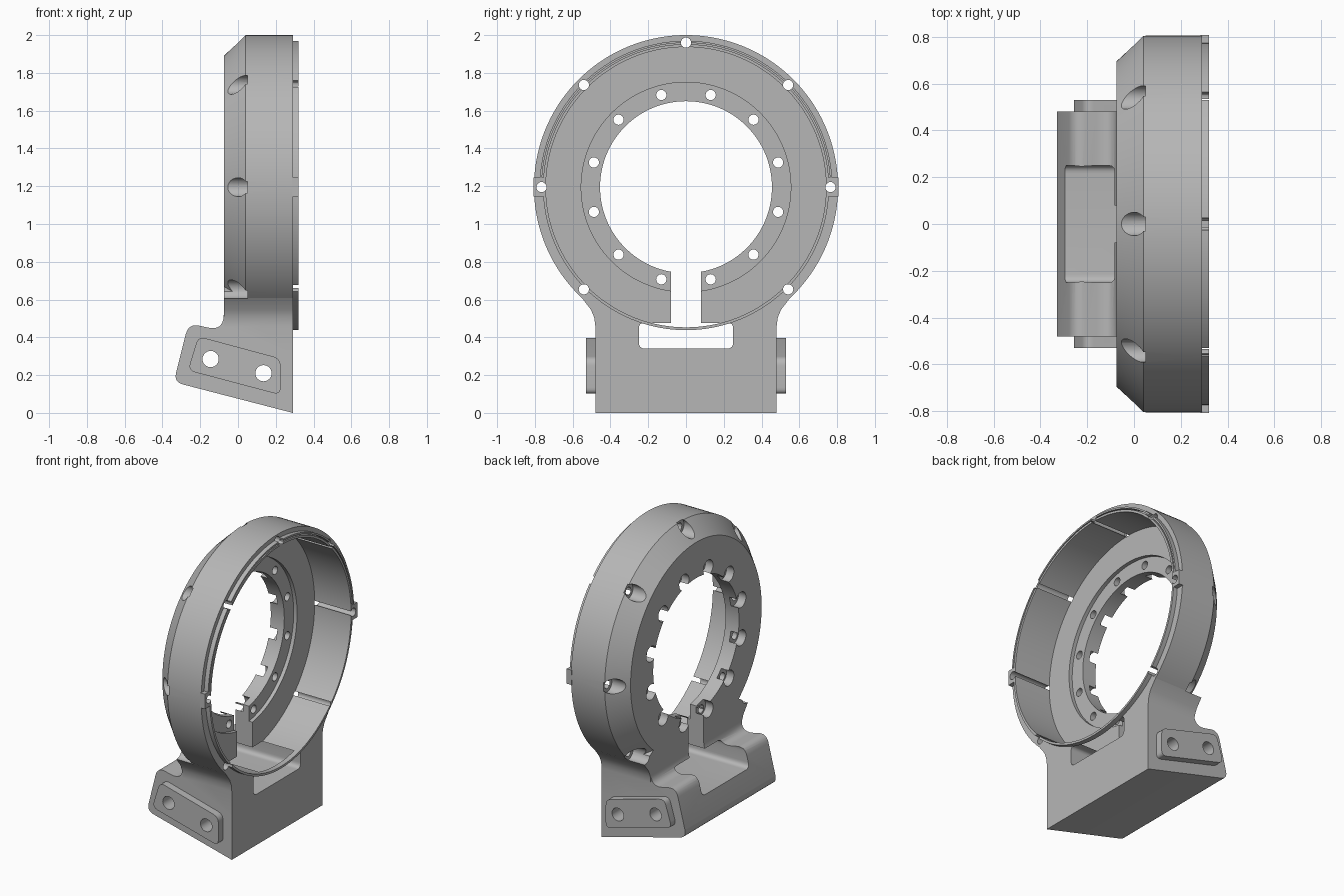
import bpy, bmesh, math
from mathutils import Vector

if "Cube" in bpy.data.objects:
    bpy.data.objects.remove(bpy.data.objects["Cube"], do_unlink=True)

CZ = 1.195          # height of the ring axis
HOLE_R = 0.765      # rim screw circle
BOLT_R = 0.505      # flange bolt circle

metal = bpy.data.materials.new("light_grey")
metal.use_nodes = True
grey = (0.47, 0.47, 0.47, 1)
metal.diffuse_color = grey
metal.node_tree.nodes["Principled BSDF"].inputs["Base Color"].default_value = grey


def finish(name, bm):
    bmesh.ops.recalc_face_normals(bm, faces=bm.faces)
    mesh = bpy.data.meshes.new(name)
    bm.to_mesh(mesh)
    bm.free()
    obj = bpy.data.objects.new(name, mesh)
    mesh.materials.append(metal)
    bpy.context.collection.objects.link(obj)
    return obj


def add_prism(bm, pts, axis, lo, hi):
    """Extrude a flat outline along x (points are y, z) or y (points are x, z)."""
    place = (lambda p, t: (t, p[0], p[1])) if axis == "x" else (lambda p, t: (p[0], t, p[1]))
    a = [bm.verts.new(place(p, lo)) for p in pts]
    b = [bm.verts.new(place(p, hi)) for p in pts]
    bm.faces.new(a)
    bm.faces.new(b[::-1])
    for i in range(len(pts)):
        j = (i + 1) % len(pts)
        bm.faces.new((a[i], a[j], b[j], b[i]))


def prisms(name, outlines, axis, lo, hi):
    bm = bmesh.new()
    for pts in outlines:
        add_prism(bm, pts, axis, lo, hi)
    return finish(name, bm)


def lathe(name, profile, hollow=False, n=144, start=0.0, sweep=math.tau):
    """Revolve (x, radius) points about the ring axis."""
    bm = bmesh.new()
    full = sweep > 6.28
    rings = []
    for i in range(n if full else n + 1):
        t = start + sweep * i / n
        rings.append([bm.verts.new((x, r * math.cos(t), CZ + r * math.sin(t))) for x, r in profile])
    m = len(profile)
    for i in range(n):
        a, b = rings[i], rings[(i + 1) % len(rings)]
        for k in range(m if hollow else m - 1):
            l = (k + 1) % m
            bm.faces.new((a[k], a[l], b[l], b[k]))
    if not hollow:
        bm.faces.new([r[0] for r in rings])
        bm.faces.new([r[-1] for r in rings])
    elif not full:
        bm.faces.new(rings[0])
        bm.faces.new(rings[-1])
    return finish(name, bm)


def circle(cx, cy, r, n=24):
    return [(cx + r * math.cos(math.tau * i / n), cy + r * math.sin(math.tau * i / n)) for i in range(n)]


def polar(radius, degrees, r):
    t = math.radians(degrees)
    return circle(radius * math.cos(t), CZ + radius * math.sin(t), r)


def rect(a, b, c, d):
    return [(a, c), (b, c), (b, d), (a, d)]


def rounded(corners, steps=6):
    """Round each (a, b, size) corner with a short curve."""
    out, n = [], len(corners)
    for i, (x, y, r) in enumerate(corners):
        p = Vector((x, y))
        if r == 0:
            out.append((x, y))
            continue
        s = p + (Vector(corners[i - 1][:2]) - p).normalized() * r
        e = p + (Vector(corners[(i + 1) % n][:2]) - p).normalized() * r
        for k in range(steps + 1):
            t = k / steps
            out.append(tuple(s * (1 - t) ** 2 + p * 2 * t * (1 - t) + e * t * t))
    return out


def boolean(obj, tool, op, keep=False):
    mod = obj.modifiers.new(op, "BOOLEAN")
    mod.operation, mod.solver, mod.object = op, "EXACT", tool
    bpy.context.view_layer.objects.active = obj
    bpy.ops.object.modifier_apply(modifier=mod.name)
    if not keep:
        bpy.data.objects.remove(tool, do_unlink=True)


def smooth(obj):
    bpy.ops.object.select_all(action="DESELECT")
    obj.select_set(True)
    bpy.context.view_layer.objects.active = obj
    bpy.ops.object.shade_smooth_by_angle(angle=math.radians(28))


# Ring blank with a chamfered rear edge
body = lathe("ring_and_stand", [(-0.075, 0.695), (0.04, 0.805), (0.29, 0.805)])

# Neck flaring from the stand into the ring
half = [(0.48, 0.3), (0.48, 0.46), (0.486, 0.505), (0.503, 0.546), (0.55, 0.607), (0.45, 0.67)]
neck = prisms("neck", [half + [(-y, z) for y, z in half[::-1]]], "x", -0.075, 0.29)
boolean(body, neck, "UNION")

# Tilted foot with rounded rear corners
foot = prisms("foot", [rounded([
    (0.29, 0, 0), (-0.34, 0.163, 0.05), (-0.262, 0.475, 0.06),
    (-0.075, 0.432, 0.09), (-0.075, 0.6, 0), (0.29, 0.48, 0)])], "y", -0.48, 0.48)
boolean(body, foot, "UNION")

# Mounting pads on both sides of the foot
pad_shape = rounded([(-0.265, 0.225, 0.04), (-0.21, 0.405, 0.04),
                     (0.225, 0.288, 0.04), (0.225, 0.095, 0.04)])
for side in (-1, 1):
    pad = prisms("pad", [pad_shape], "y", *sorted((side * 0.46, side * 0.53)))
    boolean(body, pad, "UNION")

# Hollow drum, shallow flange recess and central bore
boolean(body, lathe("cavity", [(-0.2, 0.455), (0.025, 0.455), (0.025, 0.555),
                               (0.05, 0.555), (0.05, 0.742), (0.5, 0.742)]), "DIFFERENCE")

# Channel through the stand and slot through the flange
channel = rounded([(-0.25, 0.34, 0.035), (0.25, 0.34, 0.035), (0.25, 0.477, 0.03), (-0.25, 0.477, 0.03)])
boolean(body, prisms("channel", [channel], "x", -0.6, 0.6), "DIFFERENCE")
boolean(body, prisms("slot", [rect(-0.08, 0.08, 0.42, 0.9)], "x", -0.2, 0.4), "DIFFERENCE")

# Rim screw holes, their chamfer pockets, flange bolts and counterbores
rim_angles = [a for a in range(0, 360, 45) if a != 270]
bolt_angles = range(15, 360, 30)
rim_holes = prisms("rim_holes", [polar(HOLE_R, a, 0.027) for a in rim_angles], "x", -0.3, 0.5)
boolean(body, rim_holes, "DIFFERENCE", keep=True)
boolean(body, prisms("screw_pockets", [polar(HOLE_R, a, 0.05) for a in rim_angles], "x", -0.2, 0.05), "DIFFERENCE")
boolean(body, prisms("bolt_holes", [polar(BOLT_R, a, 0.027) for a in bolt_angles], "x", -0.074, 0.1), "DIFFERENCE")
boolean(body, prisms("counterbores", [polar(BOLT_R - 0.012, a, 0.052) for a in bolt_angles], "x", -0.2, -0.02), "DIFFERENCE")
boolean(body, prisms("pad_holes", [circle(-0.145, 0.285, 0.043), circle(0.135, 0.21, 0.043)], "y", -0.7, 0.7), "DIFFERENCE")
smooth(body)

# Thin locating lip, with an extra outer ridge over the upper half
lip = lathe("rim_lip", [(0.285, 0.742), (0.285, 0.757), (0.32, 0.757), (0.32, 0.742)], hollow=True)
ridge = lathe("upper_ridge", [(0.285, 0.764), (0.285, 0.775), (0.32, 0.775), (0.32, 0.764)],
              hollow=True, n=72, start=0.06, sweep=math.pi - 0.12)

# Ears at both sides of the rim
ears = prisms("rim_ears", [rect(0.75, 0.808, CZ - 0.05, CZ + 0.05),
                           rect(-0.808, -0.75, CZ - 0.05, CZ + 0.05)], "x", 0.285, 0.32)
for part in (lip, ridge, ears):
    boolean(part, rim_holes, "DIFFERENCE", keep=True)
    smooth(part)
bpy.data.objects.remove(rim_holes, do_unlink=True)
